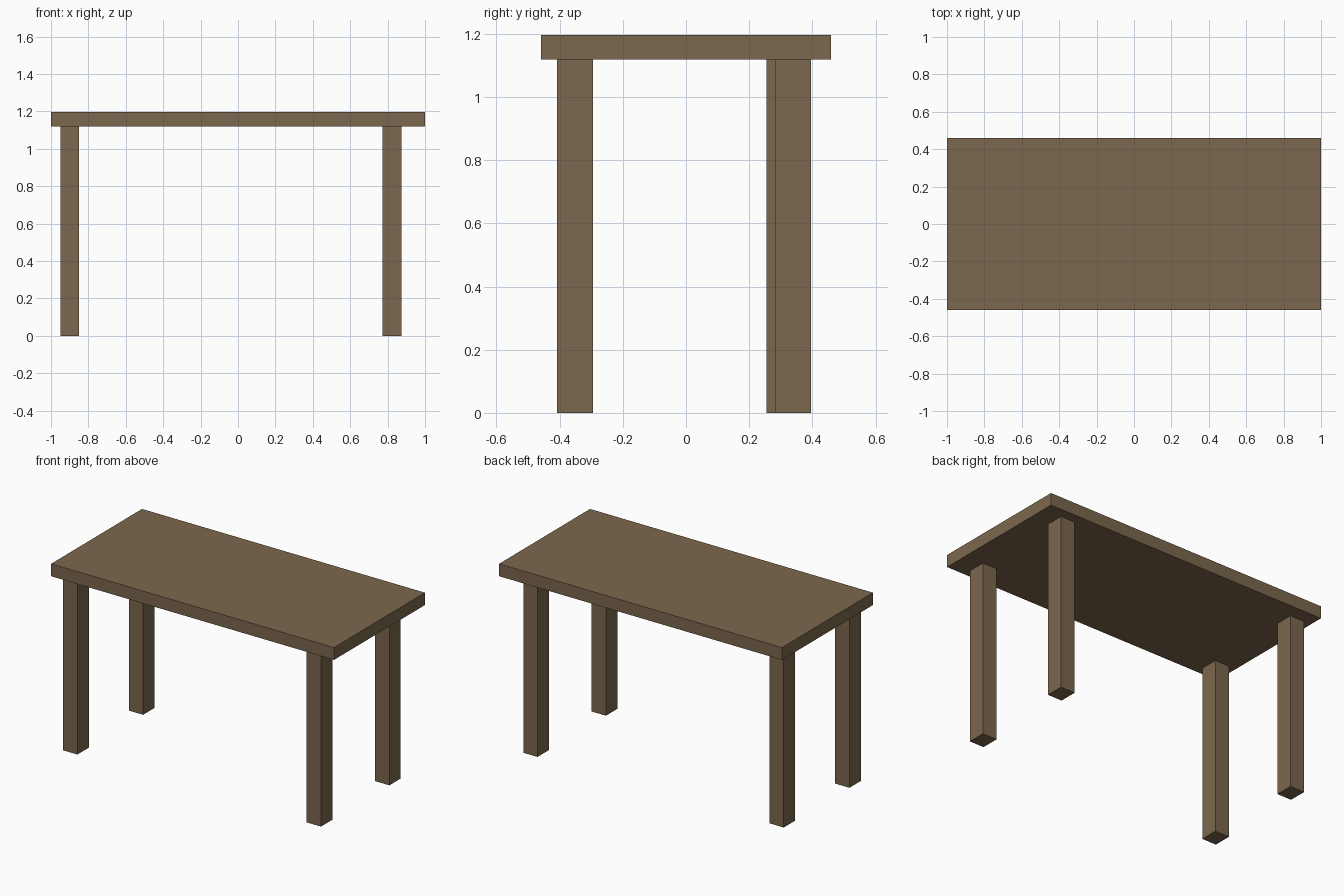
import bpy

if "Cube" in bpy.data.objects:
    bpy.data.objects.remove(bpy.data.objects["Cube"])

wood = bpy.data.materials.new("brown_wood")
wood.diffuse_color = (0.20, 0.135, 0.075, 1.0)
wood.use_nodes = True
wood.node_tree.nodes["Principled BSDF"].inputs["Base Color"].default_value = wood.diffuse_color


def box(name, x, y, z):
    """Axis-aligned box from (min, max) ranges."""
    ranges = (x, y, z)
    centre = [(a + b) / 2 for a, b in ranges]
    bpy.ops.mesh.primitive_cube_add(size=1, location=centre)
    ob = bpy.context.object
    ob.name = name
    ob.scale = [b - a for a, b in ranges]
    bpy.ops.object.transform_apply(location=False, rotation=False, scale=True)
    ob.data.materials.append(wood)
    return ob


TOP_Z, UNDERSIDE_Z = 1.197, 1.118
LEG_X, LEG_Y = 0.101, 0.115

# Table top
box("table_top", (-1, 1), (-0.459, 0.459), (UNDERSIDE_Z, TOP_Z))

# Legs: slightly irregular placement, lower x and y corner of each
legs = {
    "front_left_leg": (-0.95, -0.409),
    "front_right_leg": (0.772, -0.409),
    "back_left_leg": (-0.95, 0.255),
    "back_right_leg": (0.772, 0.281),
}
for name, (x, y) in legs.items():
    box(name, (x, x + LEG_X), (y, y + LEG_Y), (0, UNDERSIDE_Z))
